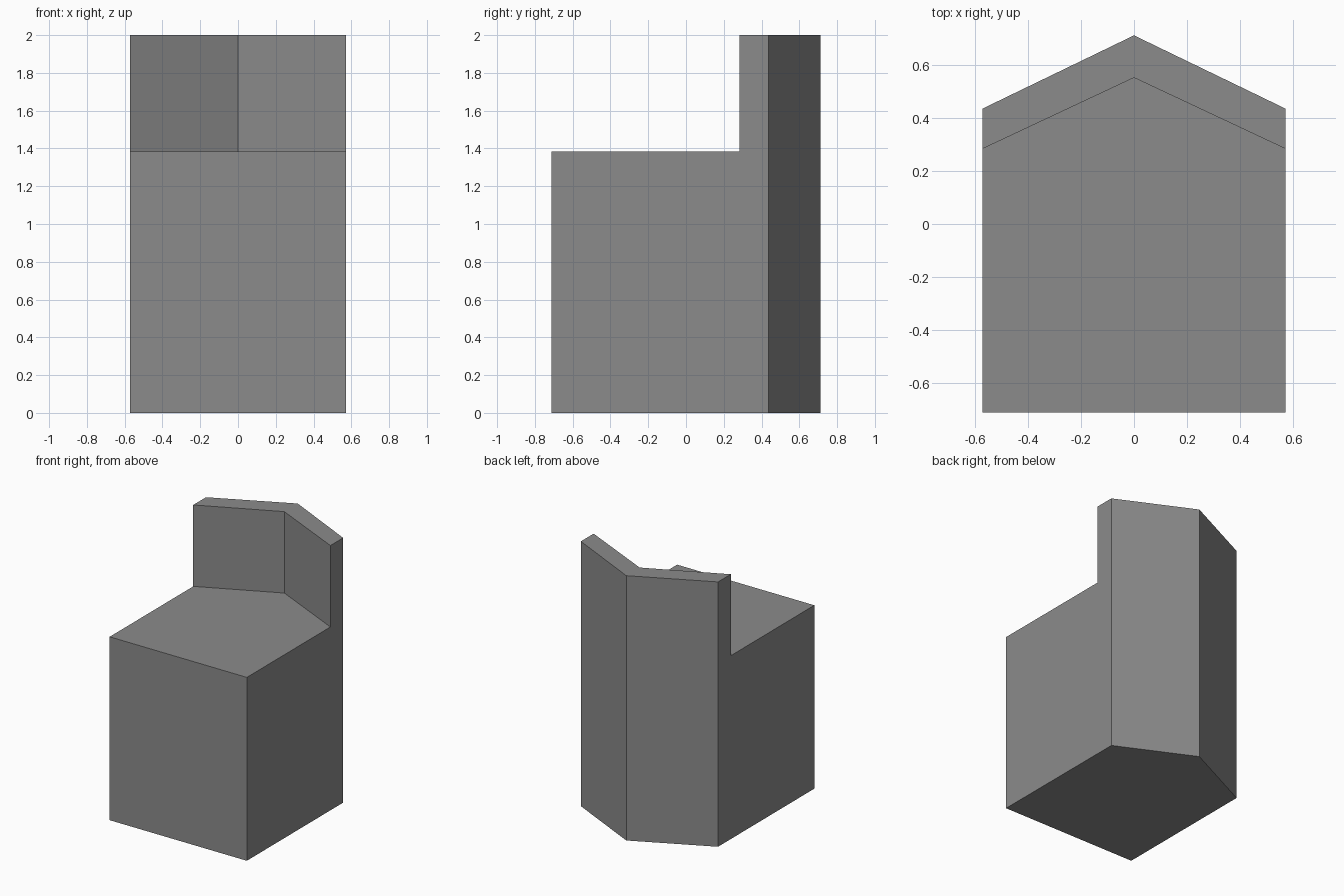
import bpy
import bmesh

cube = bpy.data.objects.get("Cube")
if cube:
    bpy.data.objects.remove(cube, do_unlink=True)

HALF_WIDTH = 0.573
FRONT = -0.713
SEAT_HEIGHT = 1.385
TOTAL_HEIGHT = 2.0

grey = bpy.data.materials.new("plain grey")
grey.use_nodes = True
colour = (0.26, 0.26, 0.26, 1)
grey.diffuse_color = colour
grey.node_tree.nodes["Principled BSDF"].inputs["Base Color"].default_value = colour


def pointed_prism(name, half_width, front, shoulder, apex, bottom, top):
    """Extrude a five-sided plan with a point at the back."""
    plan = [(-half_width, front), (half_width, front),
            (half_width, shoulder), (0, apex), (-half_width, shoulder)]
    bm = bmesh.new()
    base = bm.faces.new([bm.verts.new((x, y, bottom)) for x, y in plan])
    result = bmesh.ops.extrude_face_region(bm, geom=[base], use_keep_orig=True)
    verts = [v for v in result["geom"] if isinstance(v, bmesh.types.BMVert)]
    bmesh.ops.translate(bm, verts=verts, vec=(0, 0, top - bottom))
    bmesh.ops.recalc_face_normals(bm, faces=bm.faces)
    mesh = bpy.data.meshes.new(name)
    bm.to_mesh(mesh)
    bm.free()
    obj = bpy.data.objects.new(name, mesh)
    bpy.context.collection.objects.link(obj)
    mesh.materials.append(grey)
    return obj


# Solid seat block with its angled back
seat = pointed_prism("seat_with_back", HALF_WIDTH, FRONT, 0.436, 0.713,
                     0, TOTAL_HEIGHT)

# Space above the seat; its sloping rear faces shape the front of the backrest
MARGIN = 0.1
slope = (0.553 - 0.284) / HALF_WIDTH
cutter = pointed_prism("seat_space_cutter", HALF_WIDTH + MARGIN, FRONT - MARGIN,
                       0.284 - slope * MARGIN, 0.553,
                       SEAT_HEIGHT, TOTAL_HEIGHT + MARGIN)
cutter.hide_render = True

cut = seat.modifiers.new("seat space", "BOOLEAN")
cut.operation = "DIFFERENCE"
cut.solver = "EXACT"
cut.object = cutter
bpy.context.view_layer.objects.active = seat
bpy.ops.object.modifier_apply(modifier=cut.name)
bpy.data.objects.remove(cutter, do_unlink=True)
